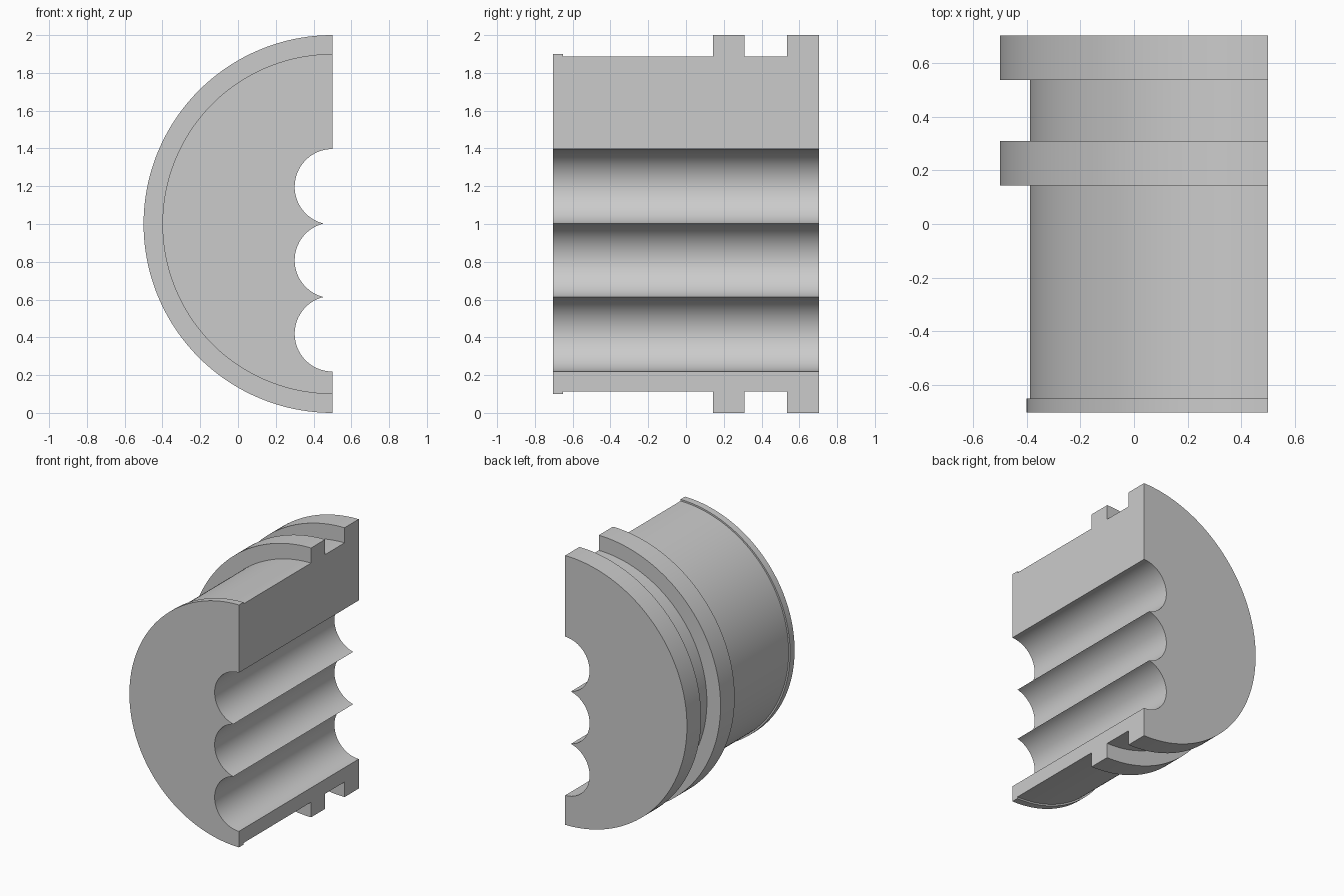
import bpy, bmesh
from math import sin, cos, pi, acos

if "Cube" in bpy.data.objects:
    bpy.data.objects.remove(bpy.data.objects["Cube"], do_unlink=True)

AXIS_X, AXIS_Z = 0.5, 1.0        # axis of the half cylinder, running along y
HALF = 0.703                     # half of the length
BODY, LIP, FLANGE = 0.888, 0.9, 1.0
BORE, PITCH, TOP_BORE = 0.2, 0.389, 1.197
ARC_STEPS, BORE_STEPS = 96, 32

# Radius along the length: front lip, body, middle flange, gap, back flange
outline = [(-HALF, LIP), (-0.65, LIP), (-0.65, BODY), (0.143, BODY),
           (0.143, FLANGE), (0.309, FLANGE), (0.309, BODY),
           (0.536, BODY), (0.536, FLANGE), (HALF, FLANGE)]


def bore_points():
    """Scalloped edge of three overlapping bores, from top to bottom."""
    cusp = acos(PITCH / 2 / BORE)
    points = []
    for i in range(3):
        start = 0 if i == 0 else cusp
        end = pi if i == 2 else pi - cusp
        for k in range(0 if i == 0 else 1, BORE_STEPS + 1):
            a = start + (end - start) * k / BORE_STEPS
            points.append((AXIS_X - BORE * sin(a),
                           TOP_BORE - i * PITCH + BORE * cos(a)))
    return points


def strip(bm, a, b):
    """Join two rows of vertices with quads."""
    for i in range(len(a) - 1):
        bm.faces.new((a[i], a[i + 1], b[i + 1], b[i]))


bm = bmesh.new()

# Stepped outer surface
rows = []
for y, r in outline:
    angles = [pi * k / ARC_STEPS for k in range(ARC_STEPS + 1)]
    rows.append([bm.verts.new((AXIS_X - r * sin(a), y, AXIS_Z + r * cos(a)))
                 for a in angles])
for a, b in zip(rows, rows[1:]):
    strip(bm, a, b)

# Three bores through the cut side
front, back = [[bm.verts.new((x, y, z)) for x, z in bore_points()]
               for y in (-HALF, HALF)]
strip(bm, front, back)

# Flat ends and the flat cut faces above and below the bores
bm.faces.new(rows[0] + front[::-1])
bm.faces.new(rows[-1] + back[::-1])
for end in (0, -1):
    bm.faces.new([row[end] for row in rows] + [back[end], front[end]])

bmesh.ops.recalc_face_normals(bm, faces=bm.faces)
mesh = bpy.data.meshes.new("grooved_half_plug")
bm.to_mesh(mesh)
bm.free()

# Plain grey material
grey = bpy.data.materials.new("light grey")
grey.use_nodes = True
colour = (0.6, 0.6, 0.6, 1)
grey.diffuse_color = colour
grey.node_tree.nodes["Principled BSDF"].inputs["Base Color"].default_value = colour
mesh.materials.append(grey)

plug = bpy.data.objects.new("grooved_half_plug", mesh)
bpy.context.collection.objects.link(plug)
bpy.ops.object.select_all(action="DESELECT")
plug.select_set(True)
bpy.context.view_layer.objects.active = plug
bpy.ops.object.shade_smooth_by_angle(angle=pi / 6)
